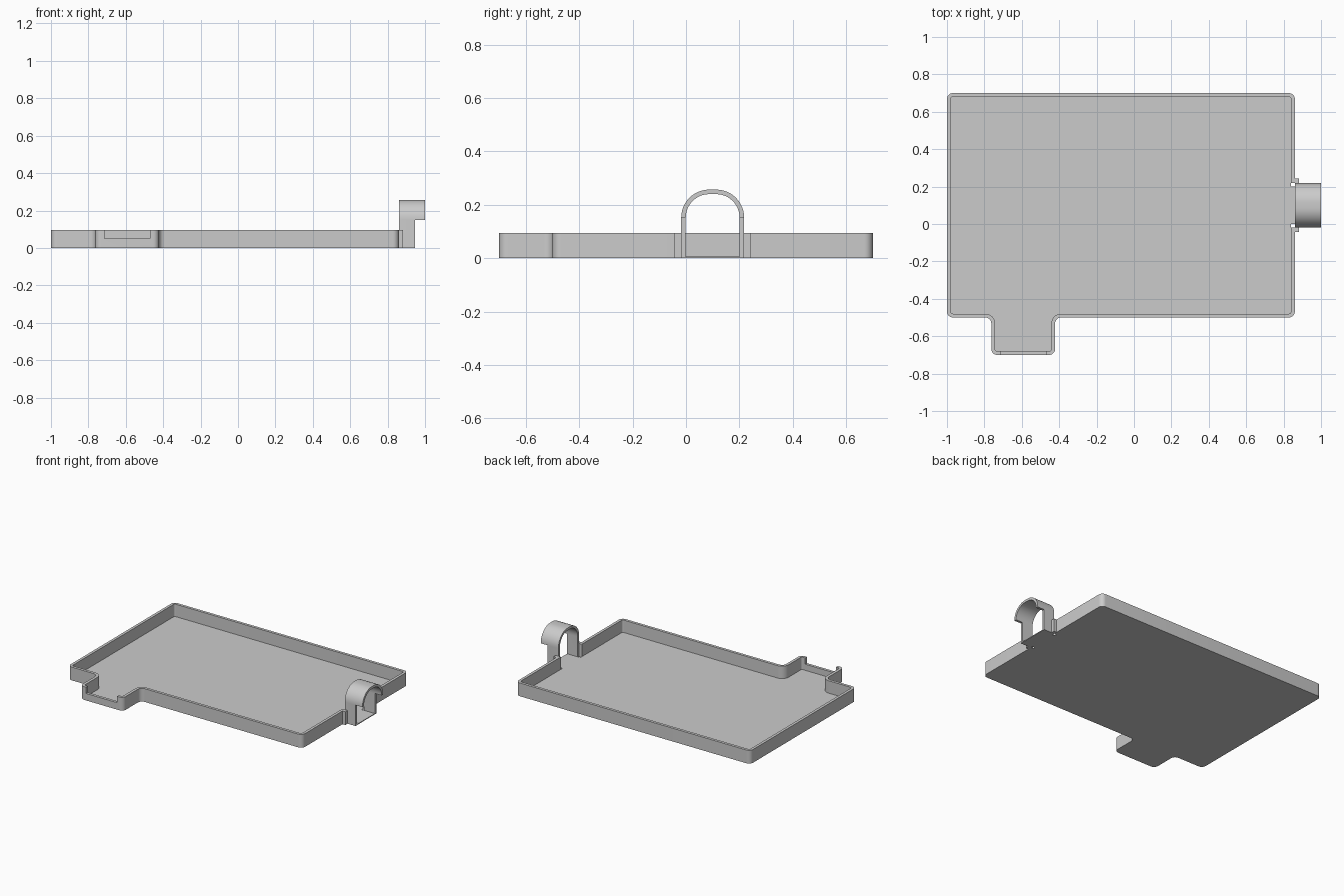
import bpy, bmesh
from math import tan, pi
from mathutils import Vector

if "Cube" in bpy.data.objects:
    bpy.data.objects.remove(bpy.data.objects["Cube"])


def rounded(points, seg=8):
    """Open 2D path from (x, y, radius) corners."""
    out = []
    for i, (x, y, r) in enumerate(points):
        p = Vector((x, y))
        if r == 0 or i in (0, len(points) - 1):
            out.append(p)
            continue
        a = (Vector(points[i - 1][:2]) - p).normalized()
        b = (Vector(points[i + 1][:2]) - p).normalized()
        half = a.angle(b) / 2
        d = r / tan(half)
        c = p + (a + b).normalized() * (d * d + r * r) ** 0.5
        u, v = (p + a * d - c).normalized(), (p + b * d - c).normalized()
        out += [c + u.slerp(v, k / seg).normalized() * r for k in range(seg + 1)]
    return out


def offset(path, dist):
    """Shift a path to its left."""
    out = []
    n = len(path)
    for i, p in enumerate(path):
        norms = []
        for j in (i - 1, i):
            if 0 <= j < n - 1:
                t = (path[j + 1] - path[j]).normalized()
                norms.append(Vector((-t.y, t.x)))
        m = (norms[0] + norms[-1]).normalized()
        out.append(p + m * dist / m.dot(norms[0]))
    return out


def finish(name, bm, smooth=True):
    bmesh.ops.recalc_face_normals(bm, faces=bm.faces)
    me = bpy.data.meshes.new(name)
    bm.to_mesh(me)
    bm.free()
    ob = bpy.data.objects.new(name, me)
    bpy.context.collection.objects.link(ob)
    if smooth:
        bpy.ops.object.select_all(action='DESELECT')
        ob.select_set(True)
        bpy.context.view_layer.objects.active = ob
        bpy.ops.object.shade_smooth_by_angle(angle=pi / 6)
    return ob


def strip(name, outer, inner, lo, hi, place):
    """Thick band between two paths, extruded from lo to hi."""
    bm = bmesh.new()
    rings = [[bm.verts.new(place(p, h)) for p, h in ((a, lo), (b, lo), (b, hi), (a, hi))]
             for a, b in zip(outer, inner)]
    for r, s in zip(rings, rings[1:]):
        for k in range(4):
            bm.faces.new((r[k], r[(k + 1) % 4], s[(k + 1) % 4], s[k]))
    bm.faces.new(rings[0])
    bm.faces.new(rings[-1])
    return finish(name, bm)


def box(name, x0, x1, y0, y1, z0, z1):
    bm = bmesh.new()
    bmesh.ops.create_cube(bm, size=1)
    for v in bm.verts:
        v.co = ((x0, x1)[v.co.x > 0], (y0, y1)[v.co.y > 0], (z0, z1)[v.co.z > 0])
    return finish(name, bm, False)


def cut(target, cutter):
    m = target.modifiers.new("cut", 'BOOLEAN')
    m.operation, m.solver, m.object = 'DIFFERENCE', 'EXACT', cutter
    cutter.hide_render = True
    cutter.hide_set(True)


WALL, TOP, R = 0.02, 0.095, 0.032
Y0, Y1 = -0.018, 0.218   # clip width

# tray wall: open loop running counter-clockwise, gap at the clip
outline = rounded([(0.86, Y1, 0), (0.86, 0.70, R), (-1, 0.70, R), (-1, -0.50, R),
                   (-0.763, -0.50, R), (-0.763, -0.70, R), (-0.422, -0.70, R),
                   (-0.422, -0.50, R), (0.86, -0.50, R), (0.86, Y0, 0)])
inside = offset(outline, WALL)
wall = strip("tray_wall", outline, inside, 0, TOP, lambda p, h: (p.x, p.y, h))

# low notch in the front tab wall
cut(wall, box("notch_cutter", -0.715, -0.47, -0.75, -0.66, 0.05, 0.2))

# floor, reaching out between the clip legs
bm = bmesh.new()
t = 0.017
shape = inside + [Vector(p) for p in ((0.84, Y0 + t), (0.945, Y0 + t),
                                      (0.945, Y1 - t), (0.84, Y1 - t))]
face = bm.faces.new([bm.verts.new((p.x, p.y, 0)) for p in shape])
ext = bmesh.ops.extrude_face_region(bm, geom=[face])
for v in ext["geom"]:
    if isinstance(v, bmesh.types.BMVert):
        v.co.z = 0.006
if face.is_valid is False or not any(abs(f.normal.z) > 0.9 and f.calc_center_median().z < 0.001
                                     for f in bm.faces):
    bm.faces.new([v for v in bm.verts if v.co.z == 0])
finish("tray_floor", bm)

# arched clip on the right edge, upper part overhanging the legs
arch = rounded([(Y1, 0, 0), (Y1, 0.257, 0.105), (Y0, 0.257, 0.105), (Y0, 0, 0)], 12)
clip = strip("arched_clip", arch, offset(arch, t), 0.86, 1.0, lambda p, h: (h, p.x, p.y))
cut(clip, box("clip_step_cutter", 0.945, 1.1, -0.2, 0.4, -0.1, 0.15))

# small ribs beside the clip legs
for side, a, b in (("left", Y0 - 0.025, Y0), ("right", Y1, Y1 + 0.025)):
    box(side + "_clip_rib", 0.86, 0.882, a, b, 0, TOP)
